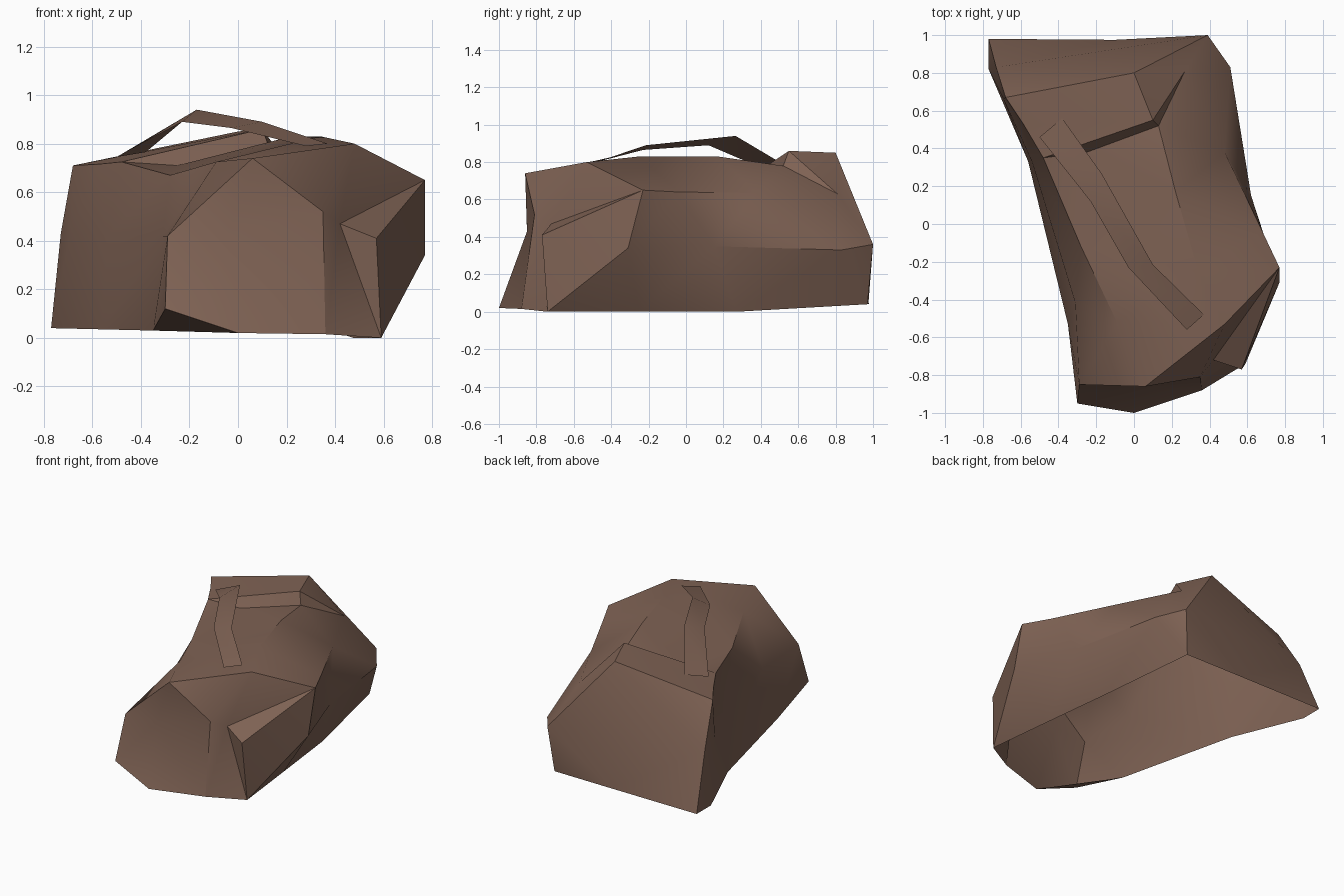
import bpy, bmesh, math

if "Cube" in bpy.data.objects:
    bpy.data.objects.remove(bpy.data.objects["Cube"])

# One flat leather colour
brown = bpy.data.materials.new("brown leather")
brown.diffuse_color = (0.21, 0.122, 0.088, 1)
brown.use_nodes = True
brown.node_tree.nodes["Principled BSDF"].inputs["Base Color"].default_value = brown.diffuse_color


def finish(name, bm, angle):
    mesh = bpy.data.meshes.new(name)
    bm.to_mesh(mesh)
    bm.free()
    ob = bpy.data.objects.new(name, mesh)
    bpy.context.collection.objects.link(ob)
    mesh.materials.append(brown)
    bpy.ops.object.select_all(action='DESELECT')
    ob.select_set(True)
    bpy.context.view_layer.objects.active = ob
    bpy.ops.object.shade_smooth_by_angle(angle=math.radians(angle))
    return ob


# Bag cross-sections, counter-clockwise from the back left corner
bottom = [(-.77, .98, .04), (-.77, .82, .04), (-.56, .33, .035), (-.35, -.53, .03),
          (-.30, -.95, .12), (0, -1, .02), (.36, -.88, .015), (.59, -.74, 0),
          (.535, -.25, 0), (.475, .27, 0), (.355, .97, .04), (-.1, .975, .04)]
middle = [(-.73, .83, .43), (-.69, .66, .43), (-.54, .33, .42), (-.31, -.42, .42),
          (-.29, -.85, .42), (-.04, -.85, .43), (.35, -.81, .52), (.57, -.77, .41),
          (.77, -.31, .34), (.62, .15, .35), (.51, .83, .33), (.39, 1, .36)]
rim = [(-.68, .67, .71), (-.58, .52, .715), (-.48, .35, .725), (-.28, -.12, .67),
       (-.09, -.52, .725), (.06, -.86, .74), (.48, -.53, .80), (.77, -.23, .65),
       (.68, -.04, .64), (.48, .38, .635), (.27, .81, .63), (0, .80, .85)]
# Folds of the slumped top, and the pleat in the front
folds = {'front': (.34, -.25, .83), 'crown': (.22, .17, .83), 'valley': (.13, .52, .78),
         'dip': (-.25, .38, .71), 'back': (.10, .55, .86), 'pleat': (.42, -.72, .47)}

bm = bmesh.new()
low, mid, top = [[bm.verts.new(p) for p in ring] for ring in (bottom, middle, rim)]
f = {k: bm.verts.new(p) for k, p in folds.items()}
n = len(top)

# Walls, open underneath
for a, b in ((low, mid), (mid, top)):
    for i in range(n):
        j = (i + 1) % n
        if b is top and i == 4:      # folded front left corner
            bm.faces.new((a[i], a[j], b[j]))
            bm.faces.new((a[i], b[j], b[i]))
        elif b is top and i == 7:    # front right corner
            bm.faces.new((a[i], a[j], b[i]))
            bm.faces.new((a[j], b[j], b[i]))
        elif i == 6:                 # pleat above the front wall
            ring = (a[i], a[j], b[j], b[i]) if b is mid else (b[j], b[i], a[i], a[j])
            p = f['pleat']
            if b is mid:
                loops = ((a[i], a[j], p), (a[j], b[j], p), (b[i], a[i], p))
            else:
                loops = ((a[i], p, b[i]), (p, b[j], b[i]), (p, a[j], b[j]))
            for tri in loops:
                bm.faces.new(tri)
        else:
            bm.faces.new((a[i], a[j], b[j], b[i]))
# Turned-under front left corner
bm.faces.new((low[5], low[4], low[3]))

# Top panels: numbers are rim points, names are folds
panels = [(4, 5, 6, 'front'), (6, 7, 8, 'front'),
          (3, 4, 'front'), (3, 'front', 'crown'), ('front', 8, 9, 'crown'),
          ('crown', 9, 10, 'valley'), (3, 'crown', 'valley', 'dip'), (2, 3, 'dip'),
          ('dip', 'valley', 'back'), (2, 'dip', 'back'), ('valley', 10, 'back'),
          ('back', 10, 11), ('back', 11, 0), ('back', 0, 1), ('back', 1, 2)]
for p in panels:
    bm.faces.new([f[k] if isinstance(k, str) else top[k] for k in p])
bmesh.ops.triangulate(bm, faces=bm.faces[:])
bmesh.ops.recalc_face_normals(bm, faces=bm.faces[:])
finish("bag_body", bm, 38)

# Handle strap: a thin ribbon between two edges
edge_a = [(-.50, .46, .745), (-.23, .12, .89), (-.03, -.23, .865), (.28, -.56, .79)]
edge_b = [(-.38, .56, .765), (-.17, .265, .94), (.10, -.215, .89), (.37, -.48, .80)]
bm = bmesh.new()
ra, rb = [[bm.verts.new(p) for p in e] for e in (edge_a, edge_b)]
for i in range(3):
    bm.faces.new((ra[i], ra[i + 1], rb[i + 1], rb[i]))
finish("handle_strap", bm, 60)
